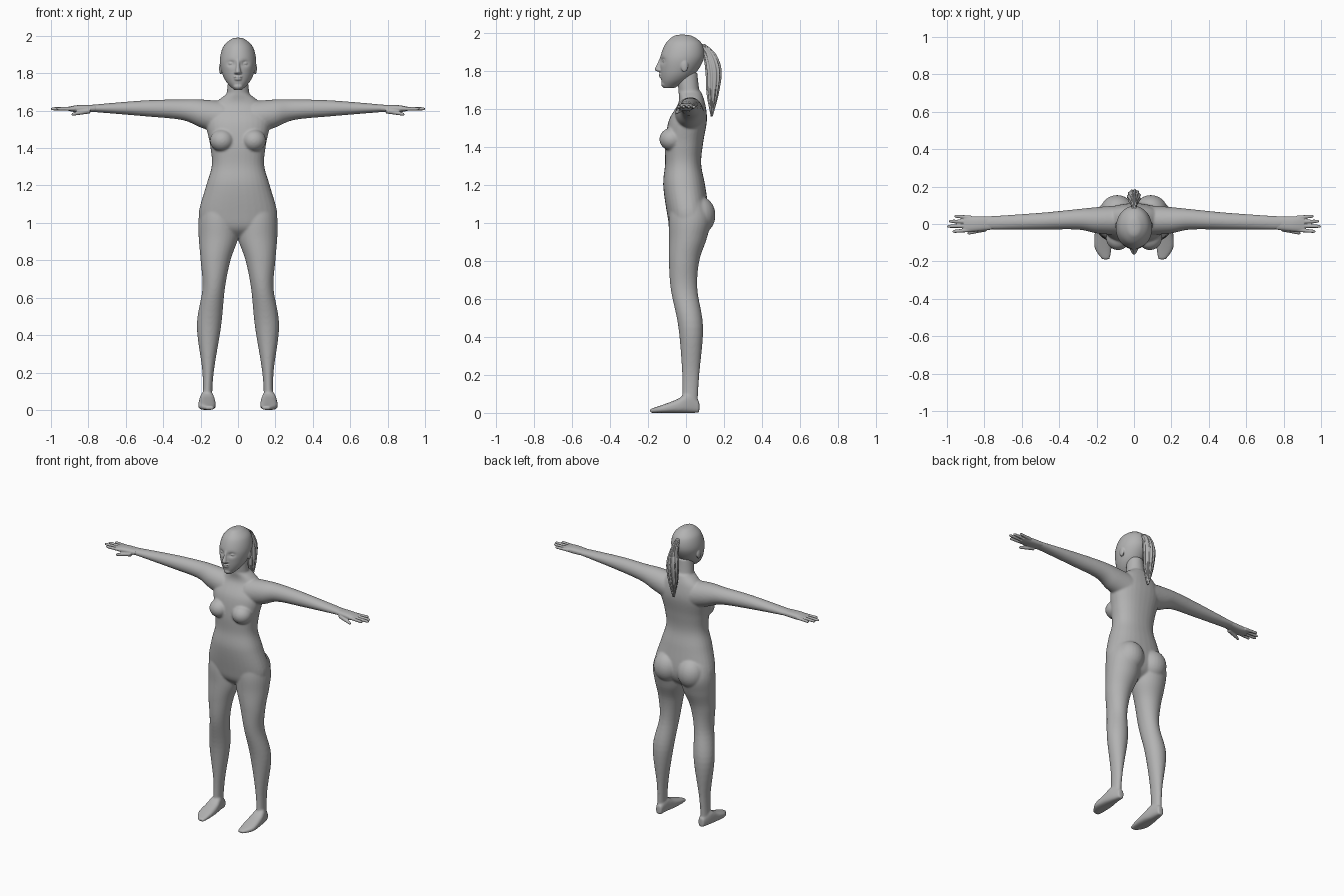
import bpy, bmesh, math
from mathutils import Matrix, Vector

if "Cube" in bpy.data.objects:
    bpy.data.objects.remove(bpy.data.objects["Cube"], do_unlink=True)

skin = bpy.data.materials.new("plain grey")
skin.use_nodes = True
grey = (.45, .45, .45, 1)
skin.diffuse_color = grey
skin.node_tree.nodes["Principled BSDF"].inputs["Base Color"].default_value = grey


def blend(before, here, there, after, t):
    """Catmull-Rom blend of single numbers."""
    cubic = 3 * (here - there) + after - before
    square = 2 * before - 5 * here + 4 * there - after
    return here + t / 2 * (there - before + t * (square + t * cubic))


def spline(rows, steps):
    """Smooth interpolation through rows of numbers."""
    padded = [rows[0], *rows, rows[-1]]
    result = []
    for quad in zip(padded, padded[1:], padded[2:], padded[3:]):
        for step in range(steps):
            result.append([blend(*values, step / steps) for values in zip(*quad)])
    return result + [rows[-1]]


def rounded(wave, power):
    return math.copysign(abs(wave) ** (2 / power), wave)


def loft(bm, axis, rings, side=1, power=2.0, count=32, ridge=0, steps=6):
    """Closed tube; each ring is a position on the axis and two low-high spans."""
    across, along = [k for k in range(3) if k != axis]
    loops = []
    for pos, a_low, a_high, b_low, b_high in spline(rings, steps):
        loop = []
        for i in range(count):
            angle = math.tau * i / count
            reach = (1 + ridge * math.cos(11 * angle + 9 * pos)) / 2
            co = Vector()
            co[axis] = pos
            co[across] = (a_low + a_high) / 2 + (a_high - a_low) * reach * rounded(math.cos(angle), power)
            co[along] = (b_low + b_high) / 2 + (b_high - b_low) * reach * rounded(math.sin(angle), power)
            co.x *= side
            loop.append(bm.verts.new(co))
        loops.append(loop)
    for lower, upper in zip(loops, loops[1:]):
        for i in range(count):
            j = (i + 1) % count
            bm.faces.new((lower[i], lower[j], upper[j], upper[i]))
    bm.faces.new(loops[0])
    bm.faces.new(loops[-1])


def centred(rows):
    """Rings symmetric about the middle, from height, half width, front, back."""
    return [(z, -width, width, front, back) for z, width, front, back in rows]


def digit(bm, start, end, thick, thin, side):
    """Tapered finger with a rounded tip."""
    rings = []
    for t, scale in ((0, 1), (.5, 1), (.9, 1), (1, .4)):
        x, y, z = Vector(start).lerp(Vector(end), t)
        radius = (thick + (thin - thick) * t) * scale
        rings.append((x, y - radius, y + radius, z - radius, z + radius))
    loft(bm, 0, rings, side, count=16)


def ball(bm, centre, size):
    matrix = Matrix.Translation(centre) @ Matrix.Diagonal((*size, 1))
    bmesh.ops.create_uvsphere(bm, u_segments=24, v_segments=16, radius=1, matrix=matrix)


def finish(name, bm):
    """Turn the parts into one smooth-shaded object."""
    bmesh.ops.recalc_face_normals(bm, faces=bm.faces)
    for face in bm.faces:
        face.smooth = True
    mesh = bpy.data.meshes.new(name)
    bm.to_mesh(mesh)
    bm.free()
    mesh.materials.append(skin)
    obj = bpy.data.objects.new(name, mesh)
    bpy.context.scene.collection.objects.link(obj)
    return obj


def fuse(obj, voxel, smoothing):
    """Merge overlapping parts into one skin and soften the joins."""
    remesh = obj.modifiers.new("fuse", 'REMESH')
    remesh.mode = 'VOXEL'
    remesh.voxel_size = voxel
    remesh.use_smooth_shade = True
    soften = obj.modifiers.new("soften", 'SMOOTH')
    soften.factor = .5
    soften.iterations = smoothing


# Torso and neck
body = bmesh.new()
loft(body, 2, centred([
    (.92, .07, -.03, .04), (.97, .18, -.08, .1), (1.05, .21, -.1, .12),
    (1.2, .17, -.12, .1), (1.31, .14, -.11, .08), (1.42, .15, -.11, .09),
    (1.54, .17, -.09, .11), (1.63, .13, -.04, .1), (1.69, .06, -.04, .08)]), power=2.3)
loft(body, 2, centred([(1.62, .07, -.03, .09), (1.7, .06, -.04, .07), (1.79, .05, -.05, .06)]))

for side in (1, -1):
    # Chest and seat
    ball(body, (side * .085, -.075, 1.44), (.065, .065, .06))
    ball(body, (side * .09, .07, 1.04), (.09, .085, .1))
    # Leg
    loft(body, 2, [
        (.03, .14, .19, -.02, .06), (.2, .13, .19, -.02, .07), (.45, .09, .22, -.04, .09),
        (.65, .07, .19, -.08, .06), (.8, .04, .2, -.09, .07), (.92, 0, .21, -.09, .11),
        (1.03, 0, .21, -.09, .13), (1.15, .02, .18, -.07, .08)], side)
    # Foot
    loft(body, 1, [
        (-.19, .13, .17, 0, .02), (-.13, .12, .21, 0, .04), (-.05, .12, .21, 0, .07),
        (.01, .13, .2, 0, .1), (.07, .14, .18, 0, .06)], side, power=2.8)
    # Arm
    loft(body, 0, [
        (.08, -.06, .1, 1.47, 1.65), (.2, -.05, .09, 1.51, 1.66), (.3, -.03, .08, 1.55, 1.66),
        (.5, -.03, .06, 1.57, 1.655), (.8, -.03, .04, 1.595, 1.63)], side)
fuse(finish("body", body), .006, 8)

# Hands: palm, four fingers and thumb
for side, label in ((1, "left"), (-1, "right")):
    hand = bmesh.new()
    loft(hand, 0, [
        (.76, -.03, .04, 1.595, 1.63), (.85, -.04, .04, 1.59, 1.63),
        (.91, -.04, .04, 1.6, 1.62)], side, power=2.5)
    for i, reach in enumerate((.97, 1, .99, .96)):
        root = .022 * i - .032
        digit(hand, (.87, root, 1.61), (reach, root * 1.25, 1.61), .011, .008, side)
    digit(hand, (.79, -.025, 1.6), (.89, -.05, 1.58), .015, .008, side)
    fuse(finish(label + "_hand", hand), .0035, 2)

# Head: skull with dented eye sockets
head = bmesh.new()
loft(head, 2, centred([
    (1.71, .02, -.12, -.06), (1.75, .06, -.13, .01), (1.8, .085, -.135, .06),
    (1.87, .097, -.135, .095), (1.94, .08, -.11, .085), (1.98, .04, -.07, .04),
    (1.99, .01, -.04, 0)]), count=64)
for v in head.verts:
    if v.co.y < 0:
        spread = Vector(((abs(v.co.x) - .037) / .02, (v.co.z - 1.852) / .014)).length_squared
        v.co.y += .014 * math.exp(-spread)
# Nose, lips and chin
loft(head, 2, centred([
    (1.795, .012, -.145, -.12), (1.806, .016, -.165, -.12),
    (1.84, .01, -.15, -.12), (1.875, .012, -.135, -.12)]), count=16)
ball(head, (0, -.13, 1.781), (.024, .014, .006))
ball(head, (0, -.128, 1.768), (.021, .014, .007))
ball(head, (0, -.115, 1.73), (.025, .016, .016))
for side in (1, -1):
    # Eye, nostril wing and ear
    ball(head, (side * .036, -.112, 1.852), (.016, .012, .009))
    ball(head, (side * .013, -.138, 1.803), (.008, .01, .008))
    ball(head, (side * .092, -.008, 1.825), (.009, .019, .032))
fuse(finish("head", head), .004, 4)

# Ponytail with ridged strands
tail = bmesh.new()
loft(tail, 2, centred([
    (1.56, .005, .13, .14), (1.68, .03, .11, .17), (1.8, .035, .105, .185),
    (1.89, .02, .09, .155), (1.94, .01, .06, .1)]), count=88, ridge=.08)
finish("ponytail", tail)
